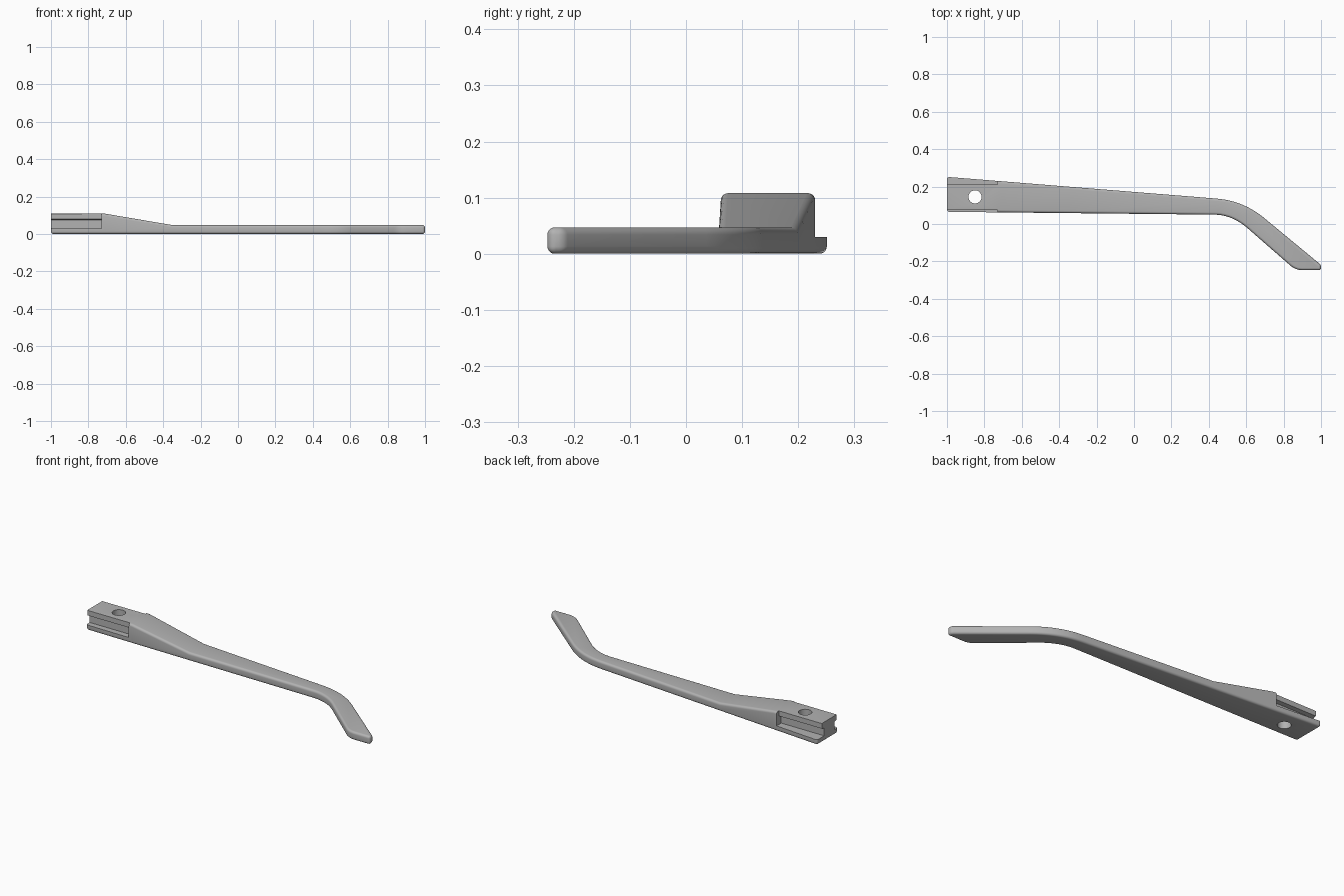
import bpy, bmesh, math
from mathutils import Vector

cube = bpy.data.objects.get("Cube")
if cube:
    bpy.data.objects.remove(cube, do_unlink=True)

grey = bpy.data.materials.new("plain grey")
grey.use_nodes = True
GREY = (0.45, 0.45, 0.45, 1)
grey.diffuse_color = GREY
grey.node_tree.nodes["Principled BSDF"].inputs["Base Color"].default_value = GREY


def bend(a, ctrl, b, n=12):
    """Points of a quadratic curve from a to b."""
    a, ctrl, b = Vector(a), Vector(ctrl), Vector(b)
    return [a.lerp(ctrl, i / n).lerp(ctrl.lerp(b, i / n), i / n) for i in range(n + 1)]


def top_height(x):
    """Thick mounting end, ramp, then thin blade."""
    t = min(max((x + 0.71) / 0.36, 0), 1)
    return 0.108 + t * (0.047 - 0.108)


def add_object(name, bm):
    bmesh.ops.recalc_face_normals(bm, faces=bm.faces[:])
    mesh = bpy.data.meshes.new(name)
    bm.to_mesh(mesh)
    bm.free()
    obj = bpy.data.objects.new(name, mesh)
    bpy.context.collection.objects.link(obj)
    mesh.materials.append(grey)
    return obj


# Lever outline, counter-clockwise from the mounting end
outline = [Vector((-1, 0.065))]
outline += bend((0.43, 0.05), (0.527, 0.049), (0.61, -0.025))
outline += bend((0.83, -0.217), (0.862, -0.247), (0.9, -0.247), 6)
outline += [Vector((1, -0.247)), Vector((1, -0.219))]
outline += bend((0.69, 0.037), (0.58, 0.125), (0.44, 0.136))
outline += [Vector((-1, 0.252))]

bm = bmesh.new()
base = bm.faces.new([bm.verts.new((p.x, p.y, 0)) for p in outline])
lifted = bmesh.ops.extrude_face_region(bm, geom=[base])["geom"]
for v in lifted:
    if isinstance(v, bmesh.types.BMVert):
        v.co.z = 0.1
for x in (-0.71, -0.35):
    bmesh.ops.bisect_plane(bm, geom=bm.verts[:] + bm.edges[:] + bm.faces[:],
                           plane_co=(x, 0, 0), plane_no=(1, 0, 0))
for v in bm.verts:
    if v.co.z > 0.05:
        v.co.z = top_height(v.co.x)
bmesh.ops.recalc_face_normals(bm, faces=bm.faces[:])

# Rounded rims, leaving the upper end of the mount square
rims = [e for e in bm.edges if e.calc_face_angle(0) > 0.5
        and not all(v.co.x < -0.99 and v.co.z > 0.09 for v in e.verts)]
bmesh.ops.bevel(bm, geom=rims, offset=0.013, offset_type='OFFSET', segments=5,
                profile=0.5, affect='EDGES', clamp_overlap=True)
lever = add_object("lever", bm)


def cut(name, bm):
    cutter = add_object(name, bm)
    cutter.hide_render = True
    mod = lever.modifiers.new(name, 'BOOLEAN')
    mod.operation = 'DIFFERENCE'
    mod.solver = 'EXACT'
    mod.object = cutter
    bpy.context.view_layer.objects.active = lever
    bpy.ops.object.modifier_apply(modifier=name)
    bpy.data.objects.remove(cutter, do_unlink=True)


# Stepped side channels: shoulder above the flange, plus a deeper slot
for name, shoulder, slot, outer in (("front_channel", 0.075, 0.097, -0.1),
                                    ("back_channel", 0.21, 0.188, 0.4)):
    bm = bmesh.new()
    profile = [(outer, 0.03), (slot, 0.03), (slot, 0.074), (shoulder, 0.079),
               (shoulder, 0.2), (outer, 0.2)]
    face = bm.faces.new([bm.verts.new((-1.1, y, z)) for y, z in profile])
    geom = bmesh.ops.extrude_face_region(bm, geom=[face])["geom"]
    for v in geom:
        if isinstance(v, bmesh.types.BMVert):
            v.co.x = -0.73
    cut(name, bm)

# Bolt hole
bm = bmesh.new()
bmesh.ops.create_cone(bm, cap_ends=True, segments=32, radius1=0.035, radius2=0.035, depth=0.4)
bmesh.ops.translate(bm, verts=bm.verts[:], vec=(-0.85, 0.145, 0.05))
cut("bolt_hole", bm)

bpy.ops.object.select_all(action='DESELECT')
lever.select_set(True)
bpy.context.view_layer.objects.active = lever
bpy.ops.object.shade_smooth_by_angle(angle=math.radians(25))
